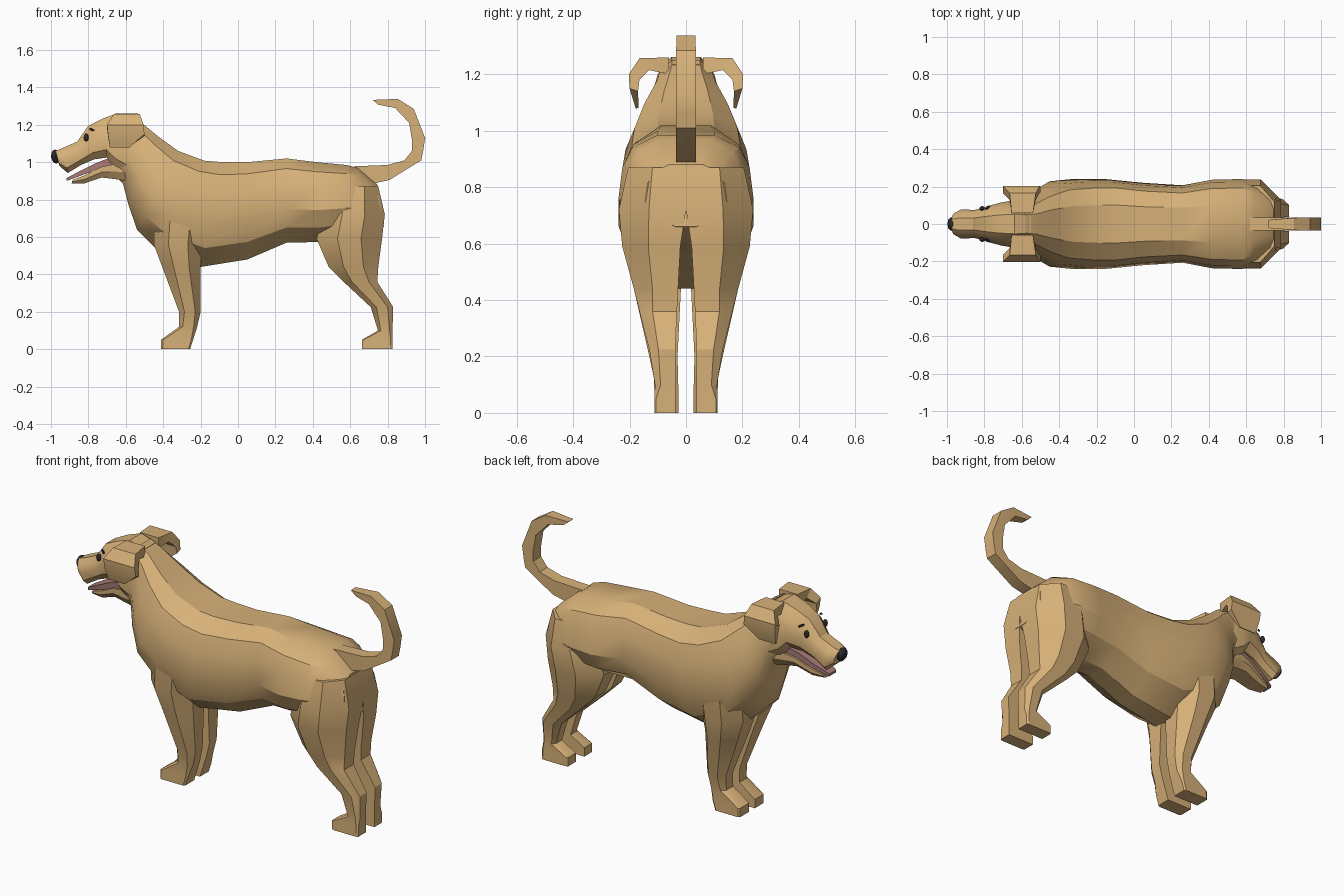
import bpy, bmesh, math
from mathutils import Vector


def material(name, rgb):
    m = bpy.data.materials.new(name)
    m.diffuse_color = (*rgb, 1)
    return m


FUR = material("fur", (0.68, 0.44, 0.19))
DARK = material("dark", (0.025, 0.022, 0.025))
PINK = material("pink", (0.40, 0.20, 0.19))


def finish(name, bm, mat, angle=30):
    bmesh.ops.recalc_face_normals(bm, faces=bm.faces)
    me = bpy.data.meshes.new(name)
    bm.to_mesh(me)
    bm.free()
    for p in me.polygons:
        p.use_smooth = True
    me.set_sharp_from_angle(angle=math.radians(angle))
    me.materials.append(mat)
    ob = bpy.data.objects.new(name, me)
    bpy.context.collection.objects.link(ob)
    return ob


def loft(name, rings, mat=FUR, angle=30):
    """Skin a row of equally sized rings and cap both ends."""
    bm = bmesh.new()
    loops = [[bm.verts.new(p) for p in ring] for ring in rings]
    n = len(loops[0])
    for a, b in zip(loops, loops[1:]):
        for i in range(n):
            j = (i + 1) % n
            bm.faces.new((a[i], a[j], b[j], b[i]))
    bm.faces.new(loops[0])
    bm.faces.new(loops[-1])
    return finish(name, bm, mat, angle)


def section(sec, profile):
    """Symmetric ring between a top and a bottom point: (xt, zt, xb, zb, halfwidth)."""
    xt, zt, xb, zb, w = sec
    side = [(xt + (xb - xt) * t, w * f, zt + (zb - zt) * t) for t, f in profile]
    return side + [(x, -y, z) for x, y, z in reversed(side)]


BODY = [(0, .42), (.12, .80), (.3, .94), (.6, 1), (.82, .8), (1, .25)]
HEAD = [(0, .42), (.2, .8), (.5, 1), (.8, .95), (1, .6)]
BOX = [(0, 1), (1, 1)]
JAW = [(0, 1), (.5, 1), (1, .7)]

# Neck, chest, belly and rump
torso = [
    (-.58, 1.25, -.65, .92, .115), (-.52, 1.215, -.615, .885, .13),
    (-.43, 1.14, -.585, .77, .185), (-.32, 1.06, -.54, .64, .228),
    (-.18, 1.008, -.44, .54, .24), (-.08, 1.0, -.2, .44, .24),
    (.05, 1.0, .05, .48, .22), (.26, 1.02, .26, .57, .207),
    (.42, 1.0, .43, .573, .238), (.58, .985, .58, .6, .24),
    (.64, .97, .70, .62, .205), (.745, .88, .78, .66, .145)]
loft("torso", [section(s, BODY) for s in torso])

# Skull and upper muzzle
skull = [
    (-.55, 1.235, -.6, .92, .12), (-.64, 1.262, -.66, .96, .125),
    (-.72, 1.235, -.70, 1.025, .115), (-.80, 1.195, -.77, 1.015, .095),
    (-.86, 1.11, -.84, .985, .075), (-.94, 1.075, -.91, .942, .078),
    (-.975, 1.06, -.955, .98, .055)]
loft("head", [section(s, HEAD) for s in skull])

# Lower jaw and tongue
jaw = [(-.6, .99, -.6, .90, .095), (-.66, .99, -.66, .91, .09),
       (-.73, .975, -.73, .918, .075), (-.82, .93, -.82, .887, .058),
       (-.885, .905, -.89, .885, .038)]
loft("lower_jaw", [section(s, JAW) for s in jaw])
tongue = [(-.67, 1.03, -.67, .985, .075), (-.76, .995, -.75, .962, .062),
          (-.84, .955, -.83, .932, .052), (-.918, .915, -.915, .9, .03)]
loft("tongue", [section(s, BOX) for s in tongue], PINK)

# Curled tail: outer and inner edge points
tail = [
    (.62, .978, .72, .885, .035), (.80, .985, .81, .905, .035),
    (.89, 1.01, .98, 1.01, .035), (.93, 1.06, .99, 1.06, .035),
    (.93, 1.12, 1.0, 1.13, .035), (.915, 1.21, .94, 1.285, .035),
    (.84, 1.29, .855, 1.338, .033), (.75, 1.307, .72, 1.333, .022)]
loft("tail", [section(s, BOX) for s in tail])


def leg_ring(z, x0, x1, y0, y1, c, side, front_z=None):
    """Box ring with the outer corners cut by fraction c."""
    cx, cy = (x1 - x0) * c, (y1 - y0) * c * 1.4
    pts = [(x0, y0), (x0, y1 - cy), (x0 + cx, y1), (x1 - cx, y1),
           (x1, y1 - cy), (x1, y0)]
    return [(x, y * side, z) for x, y in pts]


front_leg = [
    (.80, -.44, -.16, .04, .225, .3), (.56, -.45, -.19, .02, .215, .3),
    (.44, -.405, -.2, .018, .185, .3), (.20, -.315, -.2, .03, .13, .25),
    (.12, -.315, -.218, .028, .113, .2), (.05, -.412, -.24, .026, .112, .06),
    (0, -.412, -.256, .026, .112, .06)]
hind_leg = [
    (.87, .50, .75, .0, .205, .3), (.72, .45, .785, .0, .238, .32),
    (.59, .42, .77, .02, .226, .32), (.44, .485, .75, .028, .185, .3),
    (.36, .565, .745, .032, .165, .25), (.225, .71, .83, .038, .13, .25),
    (.10, .748, .826, .038, .11, .2), (.05, .662, .826, .038, .112, .06),
    (0, .662, .826, .038, .112, .06)]

# Folded ear: x range, outer (y, z), inner (y, z)
ear = [
    (-.655, -.54, .06, 1.26, .06, 1.20), (-.665, -.525, .165, 1.257, .13, 1.215),
    (-.70, -.505, .203, 1.20, .165, 1.18), (-.695, -.50, .20, 1.15, .17, 1.14),
    (-.685, -.58, .178, 1.078, .168, 1.082)]


def ball(name, loc, scale, rot=(0, 0, 0), seg=10, rings=6):
    bm = bmesh.new()
    bmesh.ops.create_uvsphere(bm, u_segments=seg, v_segments=rings, radius=1)
    ob = finish(name, bm, DARK, 40)
    ob.location, ob.scale, ob.rotation_euler = loc, scale, rot


# Paired parts
for side, tag in ((1, "left"), (-1, "right")):
    loft("front_leg_" + tag, [leg_ring(*r, side) for r in front_leg])
    loft("hind_leg_" + tag, [leg_ring(*r, side) for r in hind_leg])
    loft("ear_" + tag, [[(x0, yo * side, zo), (x1, yo * side, zo),
                         (x1, yi * side, zi), (x0, yi * side, zi)]
                        for x0, x1, yo, zo, yi, zi in ear], angle=15)
    ball("eye_" + tag, (-.812, side * .083, 1.132), (.014, .013, .021))
    ball("eyebrow_" + tag, (-.782, side * .088, 1.174), (.02, .007, .006),
         (0, math.radians(22), side * math.radians(35)), 6, 4)

# Nose
ball("nose", (-.975, 0, 1.03), (.024, .037, .038), (0, math.radians(-8), 0), 8, 6)
